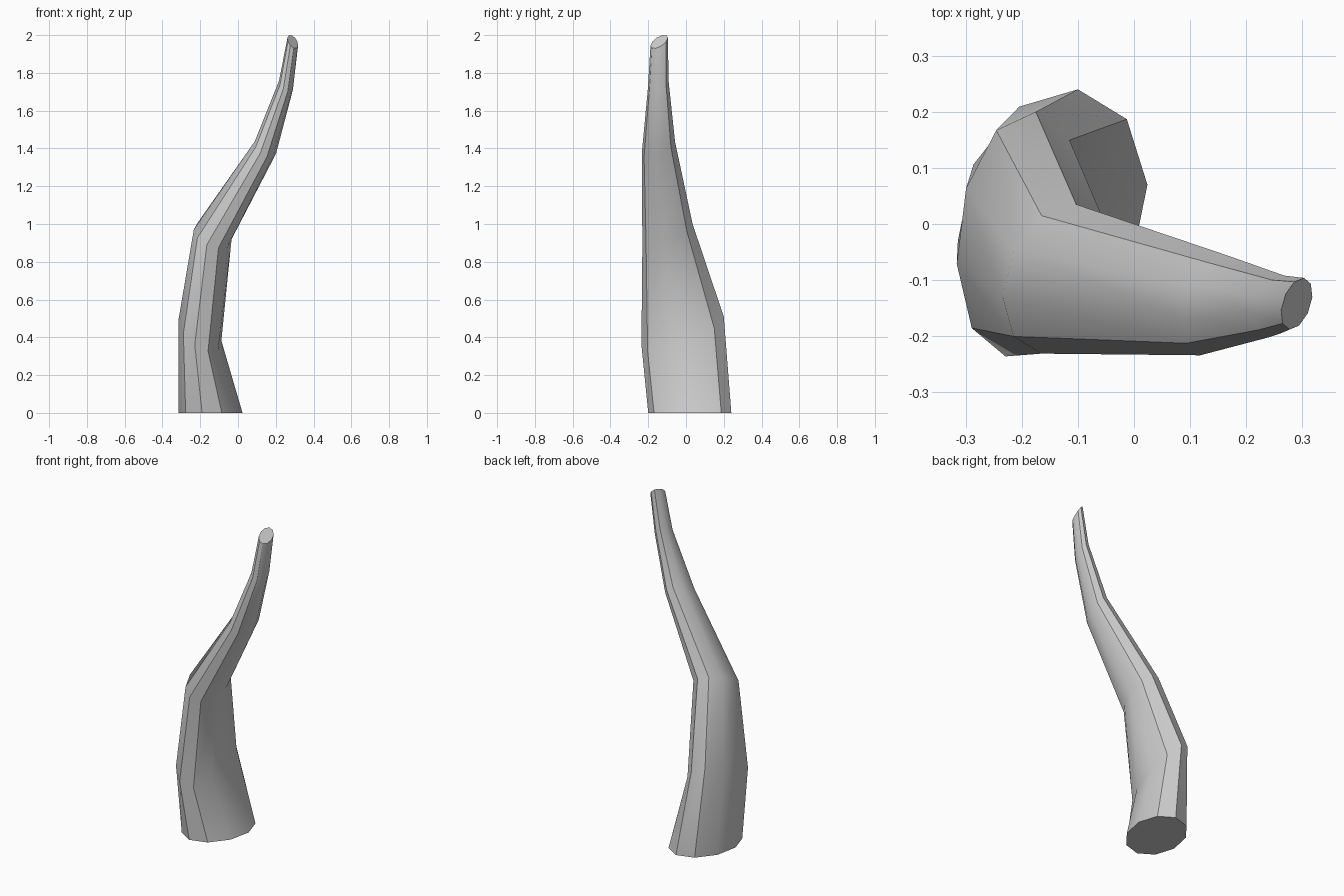
import bpy, bmesh, math
from mathutils import Vector

if "Cube" in bpy.data.objects:
    bpy.data.objects.remove(bpy.data.objects["Cube"])

SIDES = 10

# Cross-sections from root to tip: centre, long half-axis, short half-axis
RINGS = [
    ((-0.145, 0.020, 0.000), (0.045, 0.220, 0.000), (-0.163, 0.019, 0.000)),
    ((-0.202, -0.018, 0.435), (0.027, 0.218, 0.075), (-0.111, 0.015, 0.080)),
    ((-0.134, -0.098, 0.945), (0.031, 0.133, 0.055), (-0.095, 0.009, 0.045)),
    ((0.145, -0.146, 1.405), (0.027, 0.088, 0.030), (-0.051, 0.008, 0.043)),
    ((0.254, -0.147, 1.735), (0.014, 0.055, 0.020), (-0.034, 0.005, 0.032)),
    ((0.290, -0.142, 1.965), (0.013, 0.046, 0.020), (-0.025, 0.003, 0.030)),
]


def add_ring(bm, centre, long_axis, short_axis):
    c, u, v = Vector(centre), Vector(long_axis), Vector(short_axis)
    angles = [math.tau * i / SIDES for i in range(SIDES)]
    return [bm.verts.new(c + u * math.cos(a) + v * math.sin(a)) for a in angles]


# Curved tapering horn skinned over the rings
bm = bmesh.new()
loops = [add_ring(bm, *r) for r in RINGS]
for low, high in zip(loops, loops[1:]):
    for i in range(SIDES):
        j = (i + 1) % SIDES
        bm.faces.new((low[i], low[j], high[j], high[i]))

# Flat root and tip caps
bm.faces.new(loops[0][::-1])
bm.faces.new(loops[-1])
bmesh.ops.recalc_face_normals(bm, faces=bm.faces[:])

mesh = bpy.data.meshes.new("curved_horn")
bm.to_mesh(mesh)
bm.free()
horn = bpy.data.objects.new("curved_horn", mesh)
bpy.context.collection.objects.link(horn)

# Smooth shading with sharp ridges kept
bpy.context.view_layer.objects.active = horn
horn.select_set(True)
bpy.ops.object.shade_smooth_by_angle(angle=math.radians(30))
